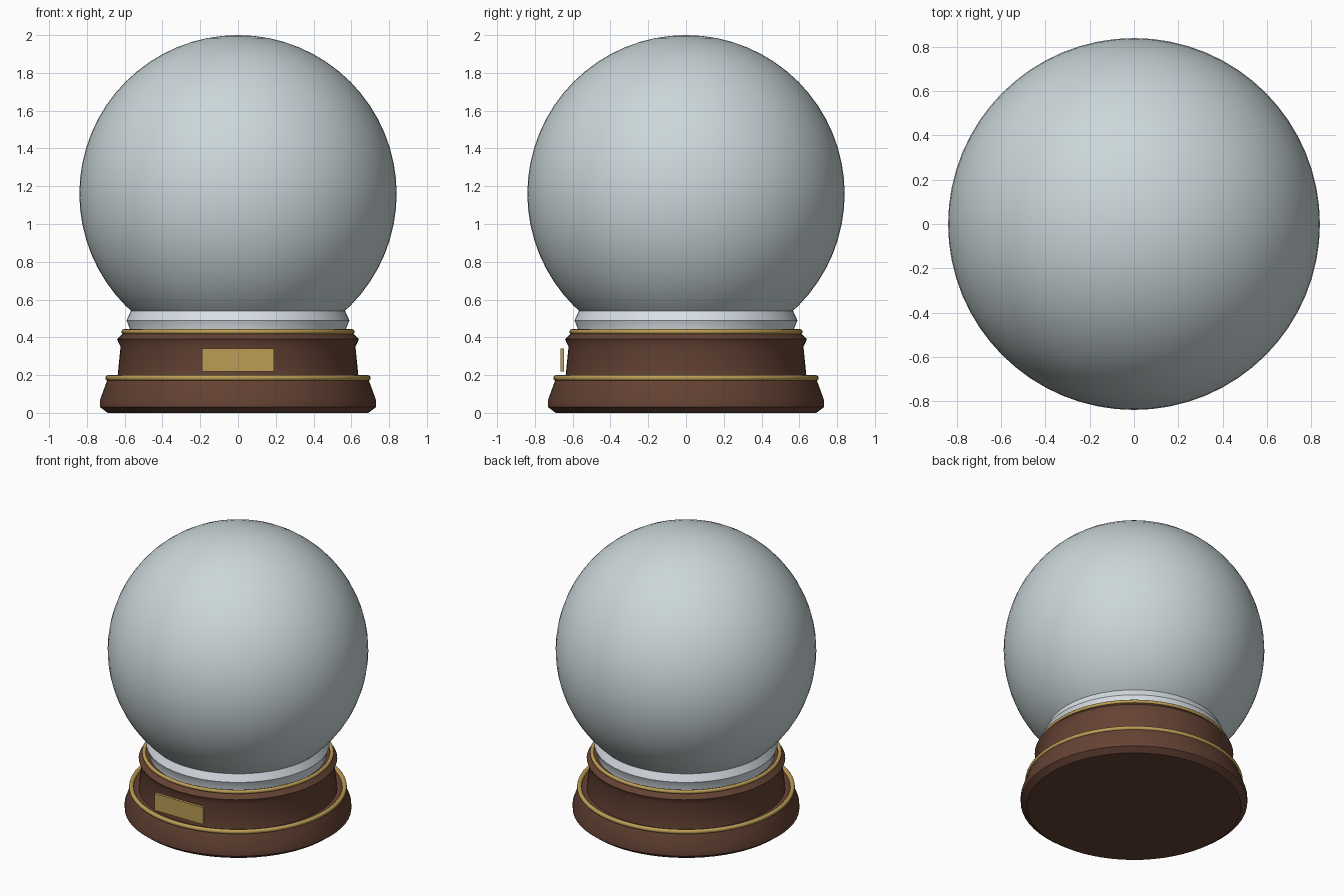
import bpy, math

if "Cube" in bpy.data.objects:
    bpy.data.objects.remove(bpy.data.objects["Cube"], do_unlink=True)

SEGMENTS = 64


def material(name, color):
    mat = bpy.data.materials.new(name)
    mat.use_nodes = True
    rgba = (*color, 1)
    mat.diffuse_color = rgba
    mat.node_tree.nodes["Principled BSDF"].inputs["Base Color"].default_value = rgba
    return mat


glass = material("pale glass", (0.60, 0.68, 0.70))
snow = material("snow white", (0.80, 0.86, 0.92))
wood = material("dark wood", (0.13, 0.055, 0.034))
gold = material("brass", (0.50, 0.34, 0.09))


def finish(name, mat, angle=35):
    obj = bpy.context.object
    obj.name = name
    obj.data.materials.append(mat)
    if angle:
        bpy.ops.object.shade_smooth_by_angle(angle=math.radians(angle))
    return obj


def lathe(name, profile, mat):
    """Revolve (radius, height) points around z and cap both ends."""
    verts, faces = [], []
    for r, z in profile:
        for i in range(SEGMENTS):
            a = math.tau * i / SEGMENTS
            verts.append((r * math.cos(a), r * math.sin(a), z))
    for k in range(len(profile) - 1):
        for i in range(SEGMENTS):
            j = (i + 1) % SEGMENTS
            low, high = k * SEGMENTS, (k + 1) * SEGMENTS
            faces.append((low + i, low + j, high + j, high + i))
    faces.append(tuple(reversed(range(SEGMENTS))))
    faces.append(tuple(range(len(verts) - SEGMENTS, len(verts))))
    mesh = bpy.data.meshes.new(name)
    mesh.from_pydata(verts, [], faces)
    obj = bpy.data.objects.new(name, mesh)
    bpy.context.collection.objects.link(obj)
    bpy.ops.object.select_all(action="DESELECT")
    obj.select_set(True)
    bpy.context.view_layer.objects.active = obj
    return finish(name, mat)


def ring(name, radius, thickness, z):
    bpy.ops.mesh.primitive_torus_add(major_radius=radius, minor_radius=thickness,
                                     major_segments=SEGMENTS, minor_segments=12,
                                     location=(0, 0, z))
    finish(name, gold, 60)


# Stepped wooden base
lathe("base_foot", [(0.69, 0), (0.73, 0.03), (0.73, 0.07), (0.69, 0.18)], wood)
lathe("base_body", [(0.64, 0.17), (0.622, 0.35), (0.64, 0.39), (0.61, 0.42)], wood)

# Brass trim and name plate
ring("lower_trim", 0.687, 0.015, 0.185)
ring("upper_trim", 0.605, 0.013, 0.43)
bpy.ops.mesh.primitive_cube_add(size=1, location=(0, -0.655, 0.28))
bpy.context.object.scale = (0.38, 0.02, 0.12)
finish("front_plate", gold, 0)

# Collar that holds the globe
lathe("globe_collar", [(0.57, 0.41), (0.57, 0.44), (0.59, 0.49), (0.567, 0.54)], snow)

# Glass globe
bpy.ops.mesh.primitive_uv_sphere_add(segments=SEGMENTS, ring_count=32, radius=0.84,
                                     location=(0, 0, 1.16))
finish("glass_globe", glass, 60)
